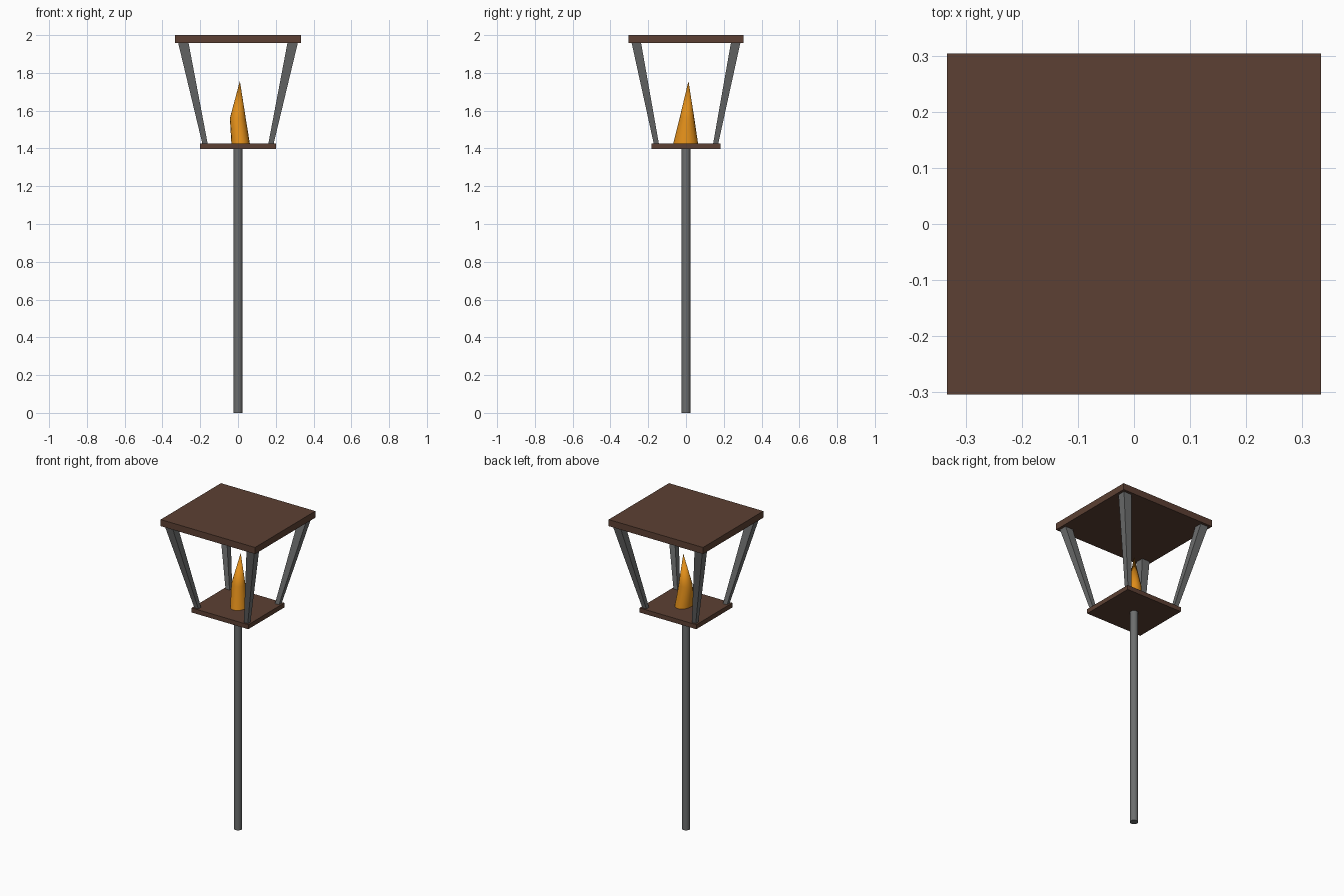
import bpy, bmesh, math

if "Cube" in bpy.data.objects:
    bpy.data.objects.remove(bpy.data.objects["Cube"])


def material(name, rgb):
    m = bpy.data.materials.new(name)
    m.diffuse_color = (*rgb, 1)
    m.use_nodes = True
    m.node_tree.nodes["Principled BSDF"].inputs["Base Color"].default_value = m.diffuse_color
    return m


BROWN = material("brown", (0.107, 0.051, 0.033))
GREY = material("dark_grey", (0.15, 0.155, 0.155))
ORANGE = material("orange", (0.75, 0.27, 0.01))


def loft(name, rings, mat, smooth=False):
    """Closed solid through rings of equal point count; a one-point ring is a tip."""
    bm = bmesh.new()
    loops = [[bm.verts.new(p) for p in r] for r in rings]
    for a, b in zip(loops, loops[1:]):
        n = len(a)
        for i in range(n):
            j = (i + 1) % n
            if len(b) == 1:
                bm.faces.new((a[i], a[j], b[0]))
            else:
                bm.faces.new((a[i], a[j], b[j], b[i]))
    for end in (loops[0], loops[-1]):
        if len(end) > 2:
            bm.faces.new(end)
    bmesh.ops.recalc_face_normals(bm, faces=bm.faces)
    me = bpy.data.meshes.new(name)
    bm.to_mesh(me)
    bm.free()
    me.materials.append(mat)
    ob = bpy.data.objects.new(name, me)
    bpy.context.collection.objects.link(ob)
    if smooth:
        bpy.ops.object.select_all(action='DESELECT')
        ob.select_set(True)
        bpy.context.view_layer.objects.active = ob
        bpy.ops.object.shade_smooth_by_angle(angle=math.radians(35))
    return ob


def rect(x0, x1, y0, y1, z):
    return [(x0, y0, z), (x1, y0, z), (x1, y1, z), (x0, y1, z)]


def ellipse(cx, cy, rx, ry, z, n=16):
    return [(cx + rx * math.cos(2 * math.pi * i / n),
             cy + ry * math.sin(2 * math.pi * i / n), z) for i in range(n)]


# Pole
loft("pole", [ellipse(0, 0, 0.024, 0.024, z) for z in (0, 1.4)], GREY, True)

# Lantern floor and roof plates
loft("floor_plate", [rect(-0.2, 0.2, -0.182, 0.182, z) for z in (1.396, 1.425)], BROWN)
loft("roof_plate", [rect(-0.333, 0.333, -0.304, 0.304, z) for z in (1.958, 2.0)], BROWN)

# Four tapered corner posts leaning outward
for sx, side in ((-1, "left"), (1, "right")):
    for sy, end in ((-1, "front"), (1, "back")):
        loft(f"{end}_{side}_post", [
            rect(sx * 0.160, sx * 0.188, sy * 0.143, sy * 0.170, 1.422),
            rect(sx * 0.262, sx * 0.317, sy * 0.238, sy * 0.288, 1.96)], GREY)

# Flame, leaning to a tip
loft("flame", [
    ellipse(0.014, -0.002, 0.049, 0.066, 1.424),
    ellipse(-0.001, 0.005, 0.042, 0.039, 1.56),
    [(0.01, 0.013, 1.757)]], ORANGE, True)
